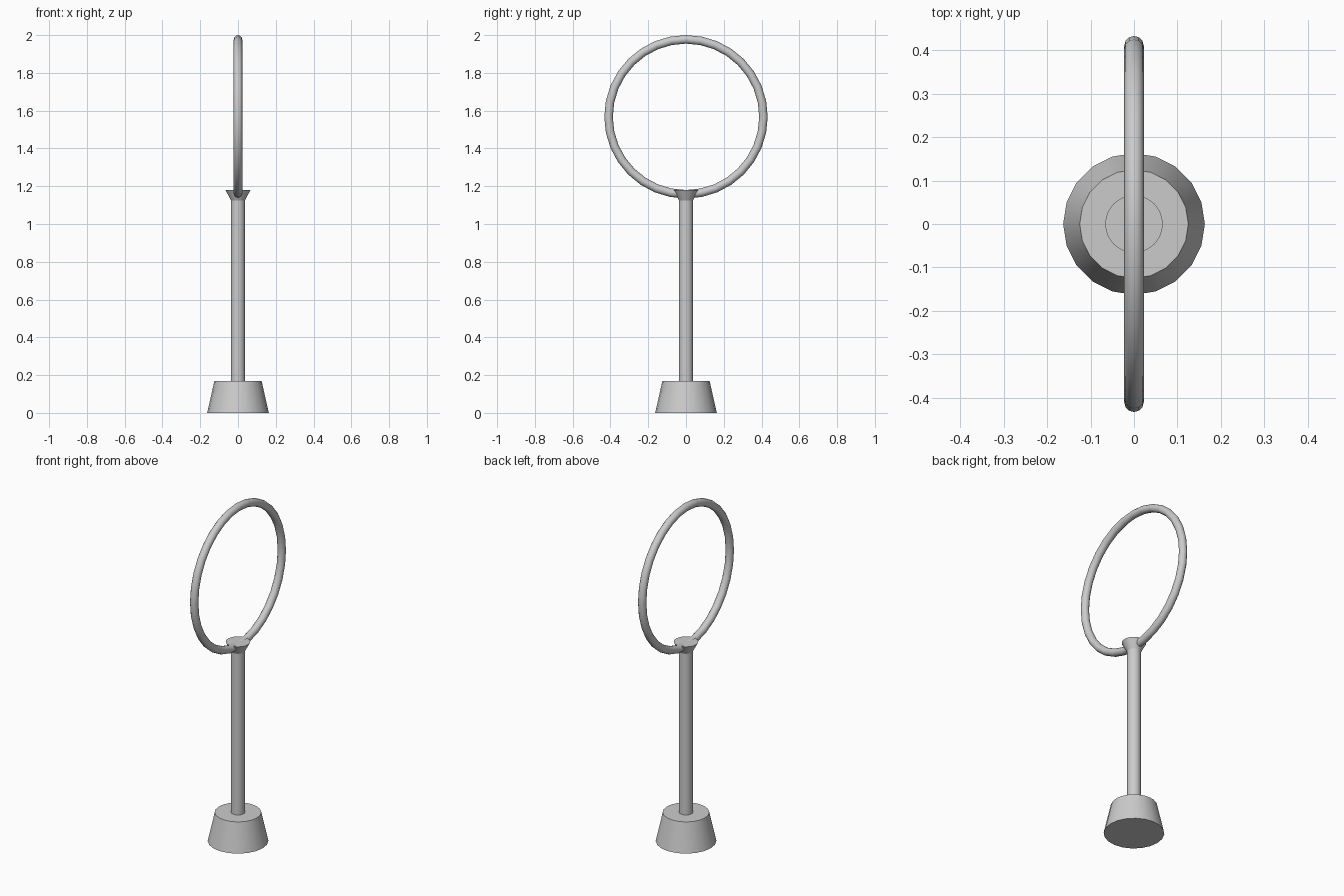
import bpy, bmesh, math
from mathutils import Matrix

if "Cube" in bpy.data.objects:
    bpy.data.objects.remove(bpy.data.objects["Cube"])


def lathe(name, profile, sides):
    """Closed solid of revolution from (radius, height) points, bottom to top."""
    bm = bmesh.new()
    rings = []
    for r, z in profile:
        rings.append([bm.verts.new((r * math.cos(2 * math.pi * i / sides),
                                    r * math.sin(2 * math.pi * i / sides), z))
                      for i in range(sides)])
    for low, high in zip(rings, rings[1:]):
        for i in range(sides):
            j = (i + 1) % sides
            bm.faces.new((low[i], low[j], high[j], high[i]))
    bm.faces.new(rings[0][::-1])
    bm.faces.new(rings[-1])
    mesh = bpy.data.meshes.new(name)
    bm.to_mesh(mesh)
    bm.free()
    obj = bpy.data.objects.new(name, mesh)
    bpy.context.collection.objects.link(obj)
    return obj


def smooth(obj, angle):
    bpy.ops.object.select_all(action='DESELECT')
    obj.select_set(True)
    bpy.context.view_layer.objects.active = obj
    bpy.ops.object.shade_smooth_by_angle(angle=math.radians(angle))


# Tapered foot
base = lathe("base", [(0.163, 0), (0.125, 0.17)], 20)
smooth(base, 30)

# Post with a flared socket at the top
post = lathe("post", [(0.037, 0.165), (0.037, 1.125), (0.066, 1.18)], 32)
smooth(post, 25)

# Upright hoop standing in the socket, facing along x
bpy.ops.mesh.primitive_torus_add(major_radius=0.41, minor_radius=0.0225,
                                 major_segments=32, minor_segments=12)
hoop = bpy.context.object
hoop.name = "hoop"
hoop.data.transform(Matrix.Rotation(math.radians(90), 4, 'Y'))
hoop.location = (0, 0, 1.5675)
smooth(hoop, 40)
